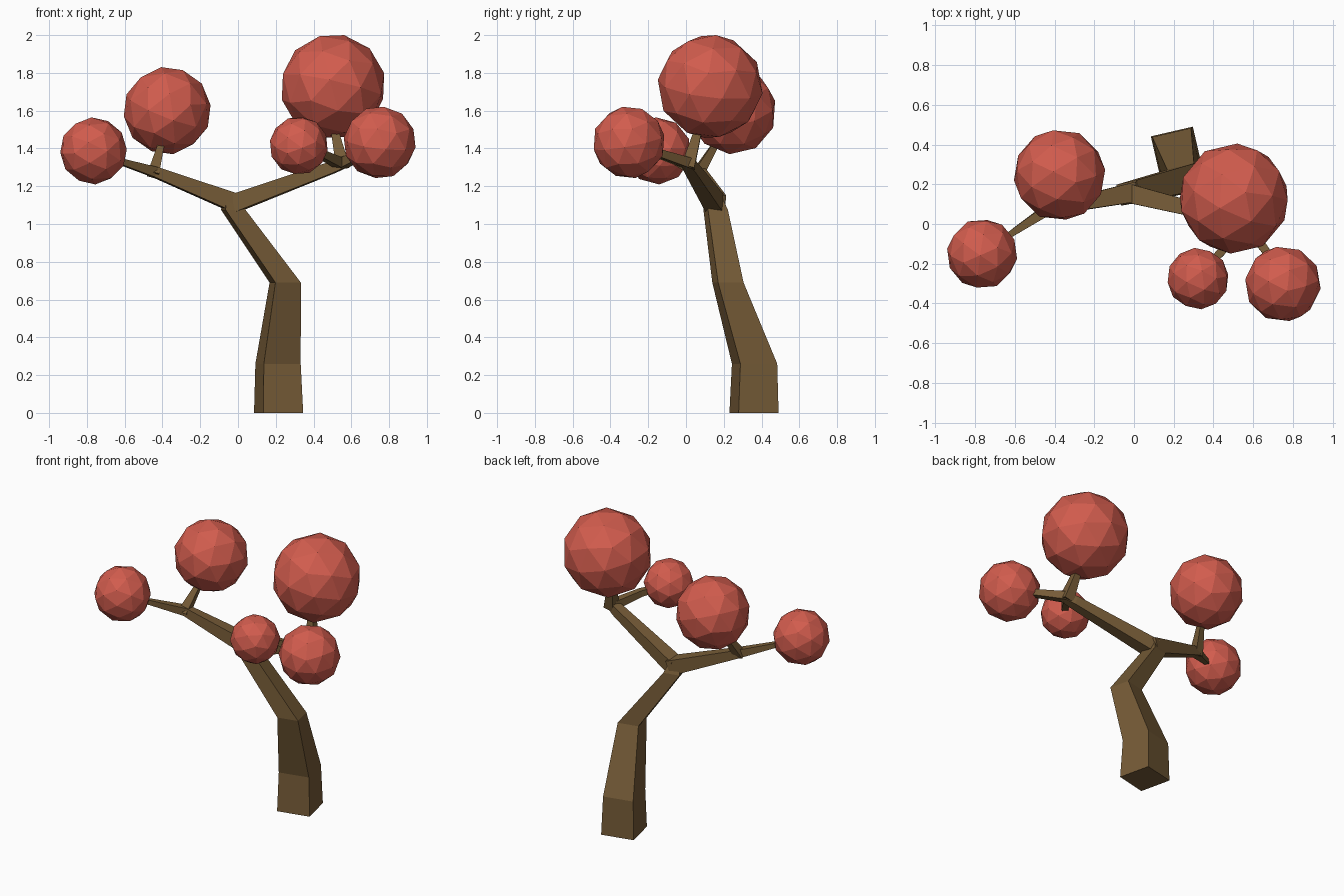
import bpy, bmesh, math, random
from mathutils import Vector, Euler

if "Cube" in bpy.data.objects:
    bpy.data.objects.remove(bpy.data.objects["Cube"])

random.seed(4)

def material(name, rgb):
    m = bpy.data.materials.new(name)
    m.diffuse_color = (*rgb, 1)
    m.use_nodes = True
    m.node_tree.nodes["Principled BSDF"].inputs["Base Color"].default_value = m.diffuse_color
    return m

bark = material("bark", (0.18, 0.105, 0.038))
leaf = material("leaf", (0.64, 0.107, 0.075))

def finish(bm, name, mat):
    bmesh.ops.recalc_face_normals(bm, faces=bm.faces)
    me = bpy.data.meshes.new(name)
    bm.to_mesh(me)
    bm.free()
    me.materials.append(mat)
    ob = bpy.data.objects.new(name, me)
    bpy.context.collection.objects.link(ob)

def loft(name, rings):
    bm = bmesh.new()
    loops = [[bm.verts.new(p) for p in ring] for ring in rings]
    for a, b in zip(loops, loops[1:]):
        for i in range(4):
            j = (i + 1) % 4
            bm.faces.new((a[i], a[j], b[j], b[i]))
    bm.faces.new(loops[0])
    bm.faces.new(loops[-1])
    finish(bm, name, bark)

def level_ring(x, y, z, side, turn=13):
    r = side / math.sqrt(2)
    return [(x + r * math.cos(math.radians(turn + 45 + 90 * i)),
             y + r * math.sin(math.radians(turn + 45 + 90 * i)), z) for i in range(4)]

def branch(name, nodes):
    # square tube along a path of (x, y, z, width)
    pts = [Vector(n[:3]) for n in nodes]
    rings = []
    for i, p in enumerate(pts):
        t = (pts[min(i + 1, len(pts) - 1)] - pts[max(i - 1, 0)]).normalized()
        ref = Vector((0, 0, 1)) if abs(t.z) < 0.8 else Vector((0, 1, 0))
        u = t.cross(ref).normalized()
        v = u.cross(t)
        h = nodes[i][3] / 2
        rings.append([p + h * (a * u + b * v) for a, b in ((-1, -1), (1, -1), (1, 1), (-1, 1))])
    loft(name, rings)

# Bent, tapering trunk
loft("trunk", [level_ring(0.215, 0.36, 0, 0.217),
               level_ring(0.212, 0.363, 0.26, 0.20),
               level_ring(0.25, 0.222, 0.69, 0.138),
               level_ring(-0.025, 0.157, 1.075, 0.108),
               level_ring(-0.035, 0.145, 1.15, 0.07)])

# Main limbs
branch("left_limb", [(0.0, 0.16, 1.105, 0.10), (-0.44, 0.07, 1.275, 0.055),
                     (-0.62, -0.05, 1.33, 0.032), (-0.72, -0.12, 1.36, 0.025)])
branch("right_limb", [(-0.03, 0.155, 1.105, 0.095), (0.50, 0.025, 1.30, 0.062),
                      (0.575, 0.0, 1.325, 0.045)])

# Twigs reaching into the foliage
branch("left_twig", [(-0.45, 0.06, 1.26, 0.06), (-0.41, 0.15, 1.41, 0.035), (-0.40, 0.19, 1.47, 0.03)])
branch("top_twig", [(0.555, 0.01, 1.30, 0.07), (0.515, 0.06, 1.48, 0.042), (0.51, 0.08, 1.54, 0.04)])
branch("right_twig", [(0.55, 0.02, 1.32, 0.055), (0.66, -0.13, 1.37, 0.042), (0.71, -0.22, 1.40, 0.035)])
branch("inner_twig", [(0.54, 0.01, 1.32, 0.055), (0.44, -0.14, 1.37, 0.042), (0.38, -0.2, 1.39, 0.035)])

# Faceted foliage balls
for name, c, r in (("foliage_left_outer", (-0.765, -0.15, 1.387), 0.178),
                   ("foliage_left", (-0.375, 0.247, 1.60), 0.233),
                   ("foliage_top", (0.503, 0.128, 1.728), 0.28),
                   ("foliage_inner", (0.322, -0.275, 1.415), 0.156),
                   ("foliage_right", (0.75, -0.302, 1.432), 0.193)):
    bm = bmesh.new()
    rot = Euler([random.uniform(0, 6.28) for _ in range(3)]).to_matrix().to_4x4()
    bmesh.ops.create_icosphere(bm, subdivisions=2, radius=r, matrix=rot)
    bmesh.ops.translate(bm, verts=bm.verts, vec=c)
    finish(bm, name, leaf)
